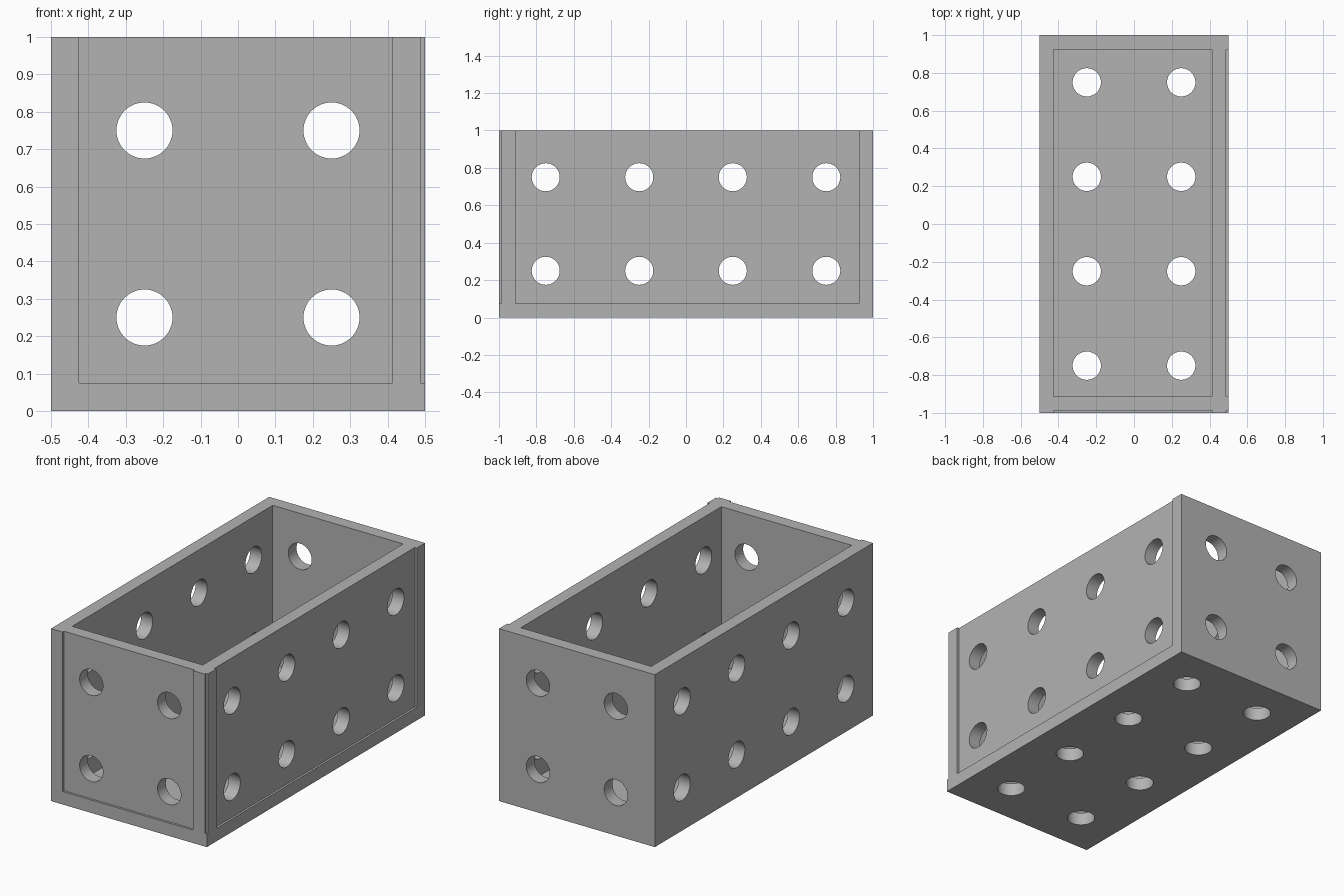
import bpy
import bmesh
import math
from mathutils import Matrix, Vector

WALL = 0.075        # wall and floor thickness
LIP = 0.0125        # depth of the recesses on the front and +x sides
HOLE = 0.075        # hole radius
SIZE = Vector((1, 2, 1))

default = bpy.data.objects.get("Cube")
if default:
    bpy.data.objects.remove(default, do_unlink=True)

grey = bpy.data.materials.new("light_grey")
grey.use_nodes = True
colour = (0.45, 0.45, 0.45, 1)
grey.diffuse_color = colour
grey.node_tree.nodes["Principled BSDF"].inputs["Base Color"].default_value = colour


def add_box(bm, low, high):
    low, high = Vector(low), Vector(high)
    bmesh.ops.create_cube(bm, size=1, matrix=Matrix.Translation((low + high) / 2)
                          @ Matrix.Diagonal((*(high - low), 1)))


def add_rod(bm, centre, axis, length):
    turn = Vector((0, 0, 1)).rotation_difference(Vector(axis)).to_matrix().to_4x4()
    bmesh.ops.create_cone(bm, cap_ends=True, segments=48, radius1=HOLE, radius2=HOLE,
                          depth=length, matrix=Matrix.Translation(centre) @ turn)


def make_object(name, bm):
    mesh = bpy.data.meshes.new(name)
    bm.to_mesh(mesh)
    bm.free()
    mesh.materials.append(grey)
    obj = bpy.data.objects.new(name, mesh)
    bpy.context.collection.objects.link(obj)
    return obj


def cut(target, name, bm):
    cutter = make_object(name, bm)
    cutter.hide_render = True
    mod = target.modifiers.new(name, "BOOLEAN")
    mod.operation, mod.solver, mod.object = "DIFFERENCE", "EXACT", cutter
    bpy.context.view_layer.objects.active = target
    bpy.ops.object.modifier_apply(modifier=name)
    bpy.data.objects.remove(cutter, do_unlink=True)


# Solid block
bm = bmesh.new()
add_box(bm, (-SIZE.x / 2, -SIZE.y / 2, 0), (SIZE.x / 2, SIZE.y / 2, SIZE.z))
box = make_object("perforated_box", bm)

# Cavity repeated one cell over, which also leaves the shallow outer recesses
bm = bmesh.new()
inner = Vector((SIZE.x - 2 * WALL - LIP, SIZE.y - 2 * WALL - LIP))
for i in (0, 1):
    for j in (0, 1):
        x = -SIZE.x / 2 + WALL + i * (inner.x + WALL)
        y = SIZE.y / 2 - WALL - j * (inner.y + WALL)
        add_box(bm, (x, y - inner.y, WALL), (x + inner.x, y, SIZE.z + 1))
cut(box, "cavity_cutter", bm)

# Round holes through the end walls, side walls and floor
xs, ys, zs = (-0.25, 0.25), (-0.75, -0.25, 0.25, 0.75), (0.25, 0.75)
holes = {
    "end_holes": ([(x, 0, z) for x in xs for z in zs], (0, 1, 0), 3),
    "side_holes": ([(0, y, z) for y in ys for z in zs], (1, 0, 0), 2),
    "floor_holes": ([(x, y, 0) for x in xs for y in ys], (0, 0, 1), 0.5),
}
for name, (centres, axis, length) in holes.items():
    bm = bmesh.new()
    for centre in centres:
        add_rod(bm, centre, axis, length)
    cut(box, name, bm)

# Smooth hole walls, sharp box edges
bpy.ops.object.select_all(action="DESELECT")
box.select_set(True)
bpy.context.view_layer.objects.active = box
bpy.ops.object.shade_smooth_by_angle(angle=math.radians(30))
